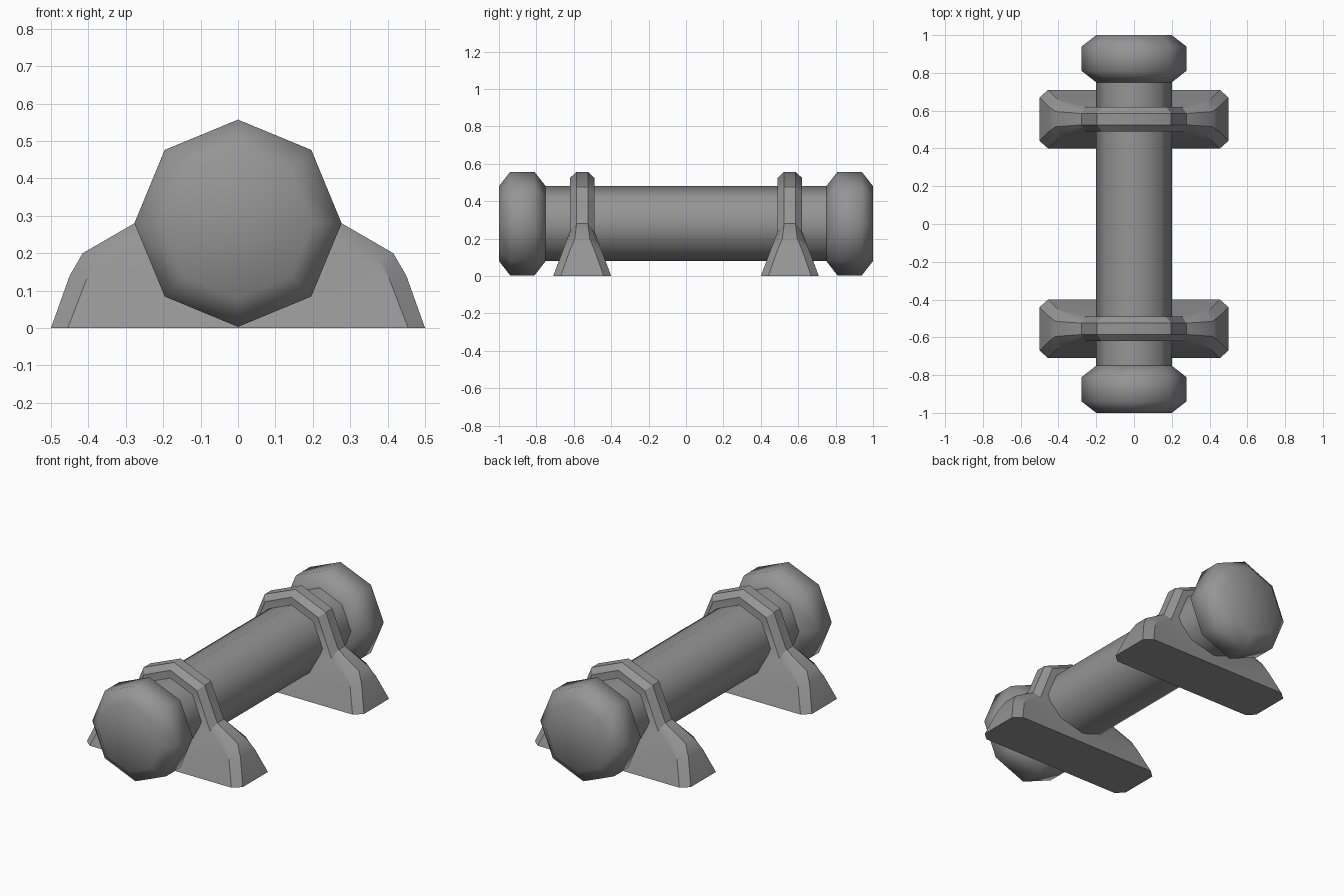
import bpy, bmesh, math

cube = bpy.data.objects.get("Cube")
if cube:
    bpy.data.objects.remove(cube, do_unlink=True)

steel = bpy.data.materials.new("grey_steel")
grey = (0.3, 0.3, 0.3, 1)
steel.use_nodes = True
steel.diffuse_color = grey
steel.node_tree.nodes["Principled BSDF"].inputs["Base Color"].default_value = grey

AXIS_Z = 0.28     # height of the pipe axis
BRACKET_Y = 0.555


def finish(name, bm, angle):
    bmesh.ops.recalc_face_normals(bm, faces=bm.faces)
    mesh = bpy.data.meshes.new(name)
    bm.to_mesh(mesh)
    bm.free()
    mesh.materials.append(steel)
    obj = bpy.data.objects.new(name, mesh)
    bpy.context.collection.objects.link(obj)
    bpy.ops.object.select_all(action='DESELECT')
    obj.select_set(True)
    bpy.context.view_layer.objects.active = obj
    bpy.ops.object.shade_smooth_by_angle(angle=math.radians(angle))
    return obj


def lathe(name, profile, sides=8):
    """Closed octagonal solid from (y, radius) pairs along the pipe axis."""
    bm = bmesh.new()
    turns = [math.tau * i / sides for i in range(sides)]
    rings = [[bm.verts.new((r * math.cos(a), y, AXIS_Z + r * math.sin(a)))
              for a in turns] for y, r in profile]
    for a, b in zip(rings, rings[1:]):
        for i in range(sides):
            j = (i + 1) % sides
            bm.faces.new((a[i], a[j], b[j], b[i]))
    bm.faces.new(rings[0])
    bm.faces.new(rings[-1])
    return finish(name, bm, 50)


def bracket(name, y):
    """One quarter of a saddle bracket, mirrored across both axes."""
    bm = bmesh.new()
    # (x, half depth, z) down the outer crest and its bevelled inner line
    crest = [(0, .03, .557), (.196, .03, .476), (.277, .03, .28),
             (.415, .04, .2), (.45, .065, .14), (.5, .115, 0)]
    inset = [(0, .065, .525), (.17, .065, .453), (.255, .065, .24),
             (.375, .086, .185), (.405, .106, .13), (.455, .155, 0)]
    mid = [bm.verts.new((x, 0, z)) for x, _, z in crest]
    top = [bm.verts.new(p) for p in crest]
    edge = [bm.verts.new(p) for p in inset]
    for a, b in ((mid, top), (top, edge)):
        for i in range(len(a) - 1):
            bm.faces.new((a[i], a[i + 1], b[i + 1], b[i]))
    # upright strap wall, sloping foot wall and flat underside
    waist = bm.verts.new((0, .065, .24))
    toe = bm.verts.new((0, .155, 0))
    under = bm.verts.new((0, 0, 0))
    bm.faces.new(edge[:3] + [waist])
    bm.faces.new([waist] + edge[2:] + [toe])
    bm.faces.new((under, toe, edge[-1], top[-1], mid[-1]))
    obj = finish(name, bm, 30)
    obj.location.y = y
    mirror = obj.modifiers.new("mirror", 'MIRROR')
    mirror.use_axis = (True, True, False)


# Pipe
lathe("pipe", [(-.8, .2), (.8, .2)])

# End caps and brackets at both ends
for side, s in (("front", -1), ("back", 1)):
    lathe(side + "_end_cap", [(s * .75, .2), (s * .81, .277),
                              (s * .94, .277), (s, .2)])
    bracket(side + "_bracket", s * BRACKET_Y)
